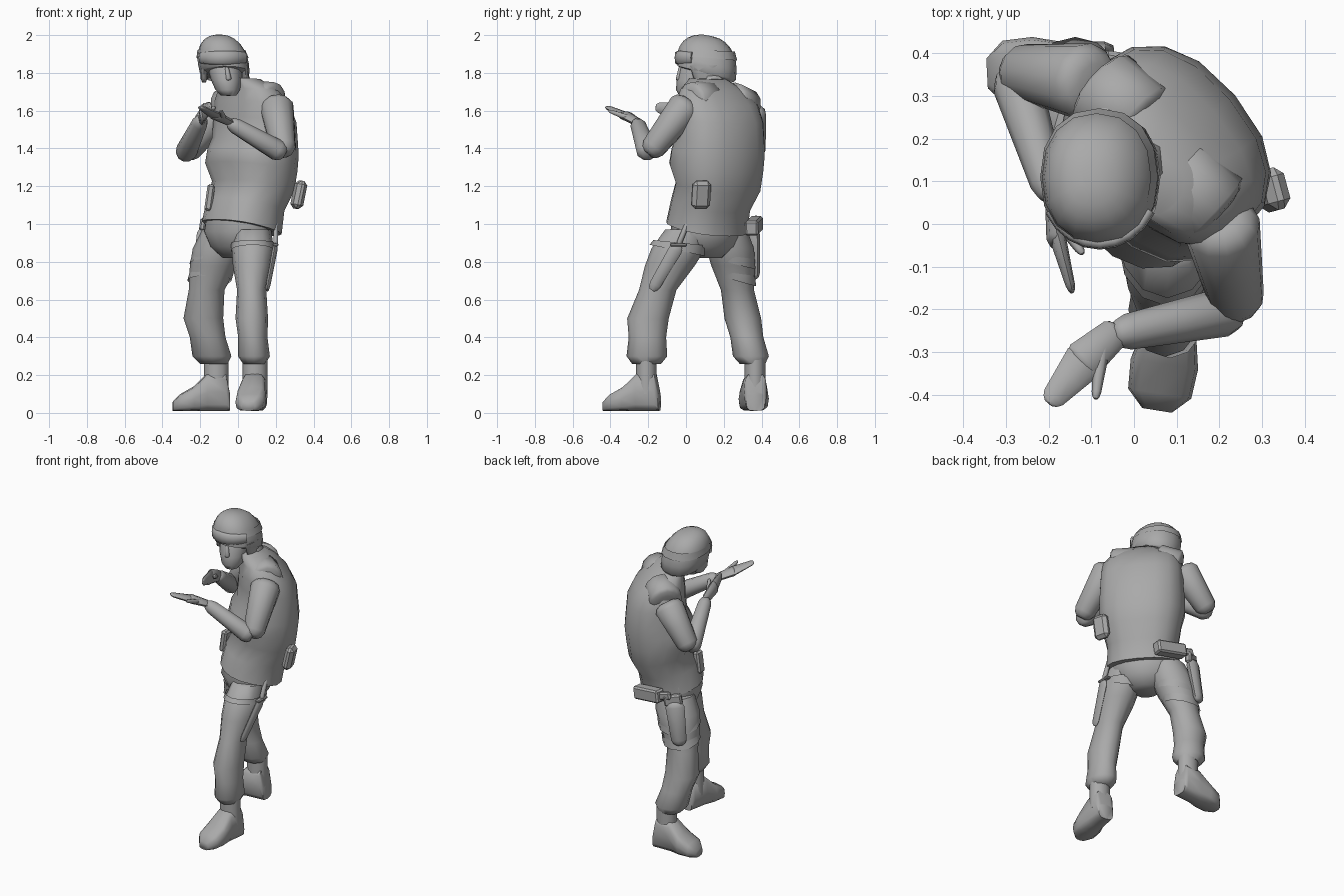
import bpy, bmesh, math
from math import sin, cos, pi, radians, copysign
from mathutils import Vector, Matrix, Euler

cube = bpy.data.objects.get("Cube")
if cube:
    bpy.data.objects.remove(cube)

grey = bpy.data.materials.new("plain_grey")
grey.use_nodes = True
grey.diffuse_color = (.4, .4, .4, 1)
grey.node_tree.nodes["Principled BSDF"].inputs["Base Color"].default_value = grey.diffuse_color


def finish(name, bm, angle):
    """Turn a bmesh into a shaded grey object."""
    bmesh.ops.recalc_face_normals(bm, faces=bm.faces)
    mesh = bpy.data.meshes.new(name)
    bm.to_mesh(mesh)
    bm.free()
    mesh.materials.append(grey)
    obj = bpy.data.objects.new(name, mesh)
    bpy.context.collection.objects.link(obj)
    bpy.ops.object.select_all(action='DESELECT')
    obj.select_set(True)
    bpy.context.view_layer.objects.active = obj
    bpy.ops.object.shade_smooth_by_angle(angle=radians(angle))


def bridge(name, rings, caps=True):
    """Skin a list of point rings."""
    bm = bmesh.new()
    rows = [[bm.verts.new(point) for point in ring] for ring in rings]
    for low, high in zip(rows, rows[1:]):
        for i in range(len(low)):
            bm.faces.new((low[i - 1], low[i], high[i], high[i - 1]))
    if caps:
        bm.faces.new(rows[0])
        bm.faces.new(rows[-1])
    finish(name, bm, angle=60)


def unit_ring(sides, power):
    """Points of a unit circle; a power below one makes it squarer."""
    for i in range(sides):
        c, s = cos(2 * pi * i / sides), sin(2 * pi * i / sides)
        yield copysign(abs(c) ** power, c), copysign(abs(s) ** power, s)


def stack(name, sections, sides=12, yaw=0, power=1, rise=0, caps=True):
    """Join level sections (centre, half width, half depth); rise lifts the fronts, fading upward."""
    turn = Matrix.Rotation(radians(yaw), 3, 'Z')
    rings = []
    for i, (centre, wide, deep) in enumerate(sections):
        lift = -rise * (1 - i / len(sections))
        rings.append([Vector(centre) + turn @ Vector((wide * c, deep * s, lift * s))
                      for c, s in unit_ring(sides, power)])
    bridge(name, rings, caps)


def limb(name, start, end, thick, thin, flat=1, ref=(0, 0, 1), sides=8):
    """Tapered round-ended bar, flattened along the ref direction."""
    start, end = Vector(start), Vector(end)
    axis = (end - start).normalized()
    side = axis.cross(Vector(ref)).normalized()
    up = side.cross(axis) * flat
    rings = []
    for t, swell in ((0, .5), (.04, .8), (.12, 1), (.5, 1), (.88, 1), (.96, .8), (1, .5)):
        radius = (thick + (thin - thick) * t) * swell
        rings.append([start.lerp(end, t) + (side * c + up * s) * radius
                      for c, s in unit_ring(sides, 1)])
    bridge(name, rings)


def box(name, centre, size, tilt=0, yaw=0, bevel=.01):
    """Box with chamfered edges, tilted about y, then turned about z."""
    bm = bmesh.new()
    bmesh.ops.create_cube(bm, size=1)
    bmesh.ops.scale(bm, vec=size, verts=bm.verts)
    bmesh.ops.bevel(bm, geom=bm.edges[:], offset=bevel, segments=1, affect='EDGES')
    turn = Euler((0, radians(tilt), radians(yaw))).to_matrix().to_4x4()
    bm.transform(Matrix.Translation(centre) @ turn)
    finish(name, bm, angle=30)


# Trunk: the spine runs diagonally, so one lean value moves both x and y
TRUNK_YAW = -50
trunk = [(.02, .98, .22, .185), (.04, 1.1, .215, .18), (.08, 1.2, .24, .18), (.07, 1.3, .26, .21),
         (.08, 1.38, .26, .205), (.09, 1.44, .255, .185), (.09, 1.55, .25, .175),
         (.075, 1.64, .24, .15), (.055, 1.71, .2, .11), (.025, 1.77, .1, .08)]
stack("torso", [((lean, lean + .09, z), wide, deep) for lean, z, wide, deep in trunk],
      sides=16, yaw=TRUNK_YAW, power=.85, rise=.045)
hips = [(1.05, .2, .15), (.96, .21, .165), (.88, .18, .13), (.82, .08, .08)]
stack("pelvis", [((0, .11, z), wide, deep) for z, wide, deep in hips], yaw=TRUNK_YAW)


def leg(label, hip, knee, ankle, width, depth, toe_yaw, straps):
    """Trouser leg with a loose cuff, boot and thigh straps."""
    hip, knee, ankle = Vector(hip), Vector(knee), Vector(ankle)

    def section(z, radius):
        if z > knee.z:
            centre = knee.lerp(hip, (z - knee.z) / (hip.z - knee.z))
        else:
            centre = ankle.lerp(knee, (z - ankle.z) / (knee.z - ankle.z))
        return centre, radius * width, radius * depth

    stack(label + "_trouser", [section(z, radius) for z, radius in (
        (.97, .11), (.87, .13), (.78, .12), (.65, .09), (.5, .1), (.4, .09), (.3, .098), (.26, .07))])
    stack(label + "_boot_shaft", [(ankle + Vector((0, 0, z)), .065, .055) for z in (-.1, .1)])
    for i, z in enumerate(straps):
        stack(f"{label}_strap_{i}", [section(z + h, .14 - (.9 - z) / 7) for h in (0, .04)],
              rise=.03, caps=False)

    # Flat-soled boot: distance along the foot, half width, height
    turn = Matrix.Rotation(radians(toe_yaw), 3, 'Z')
    heel = Vector((ankle.x, ankle.y, .01)) - turn @ Vector((0, -.07, 0))
    foot = [(0, .05, .1), (.02, .06, .2), (.12, .065, .2), (.19, .08, .13),
            (.26, .075, .09), (.3, .035, .05)]
    bridge(label + "_boot", [[heel + turn @ Vector((wide * c, -along, tall * (1 + s) / 2))
                              for c, s in unit_ring(12, .6)] for along, wide, tall in foot])


leg("left", hip=(.08, 0, .95), knee=(.07, -.2, .55), ankle=(.09, -.21, .2),
    width=.86, depth=1.1, toe_yaw=-9, straps=[.86])
leg("right", hip=(-.08, .22, .95), knee=(-.195, .29, .55), ankle=(-.115, .365, .2),
    width=1.05, depth=.97, toe_yaw=-87, straps=[.7, .79])


def arm(label, root, shoulder, elbow, wrist, palm, tips, thumb, flat_ref):
    """Rounded shoulder, sleeve, bare forearm and open hand."""
    wrist, palm = Vector(wrist), Vector(palm)
    limb(label + "_shoulder", root, shoulder, .1, .1, sides=12)
    limb(label + "_sleeve", shoulder, elbow, .095, .062, sides=12)
    limb(label + "_forearm", elbow, wrist, .06, .04, sides=10)
    limb(label + "_palm", wrist.lerp(palm, -.2), palm, .035, .05, .5, flat_ref)
    limb(label + "_fingers", palm.lerp(wrist, .3), tips, .052, .025, .4, flat_ref)
    limb(label + "_thumb", wrist.lerp(palm, .3), thumb, .02, .01, sides=6)


arm("left", root=(.08, .13, 1.66), shoulder=(.2, .02, 1.65), elbow=(.245, -.2, 1.37),
    wrist=(-.05, -.26, 1.54), palm=(-.13, -.33, 1.58), tips=(-.2, -.42, 1.62),
    thumb=(-.09, -.41, 1.6), flat_ref=(0, 0, 1))
arm("right", root=(.03, .23, 1.66), shoulder=(-.09, .33, 1.61), elbow=(-.285, .36, 1.36),
    wrist=(-.19, .06, 1.56), palm=(-.18, -.05, 1.6), tips=(-.145, -.16, 1.62),
    thumb=(-.12, -.07, 1.62), flat_ref=(1, 0, 0))

# Head, tipped forward and to one side
chin = Vector((-.05, .01, 1.68))
lean = Vector((-.15, .4, 1))
stack("head", [(chin + lean * up, radius, radius * 1.15)
               for up, radius in ((0, .04), (.03, .065), (.08, .08), (.14, .088), (.2, .09))])
limb("neck", (.03, .16, 1.68), (-.06, .1, 1.85), .08, .07)
limb("nose", (-.06, -.03, 1.83), (-.05, -.04, 1.76), .01, .018, ref=(0, 1, 0), sides=6)
limb("mouth", (-.08, -.025, 1.73), (-.02, -.025, 1.73), .01, .01, sides=6)


# Helmet: a short skirt below a rounded dome
def shell(z, radius):
    return (-.07 - .15 * (z - 1.8), .11, z), radius, radius * 1.17


dome = [radians(a) for a in range(0, 85, 14)]
stack("helmet", [shell(1.79, .12), shell(1.8, .132)]
      + [shell(1.85 + .15 * sin(a), .135 * cos(a) ** .8) for a in dome],
      sides=16, power=.9, rise=.04)
stack("goggle_strap", [shell(1.88, .138), shell(1.92, .127)],
      sides=16, power=.9, rise=.015, caps=False)

# Goggle lens: a curved bar across the helmet's brow
lens = []
for a in [radians(d) for d in range(210, 340, 15)]:
    outward = Vector((cos(a), 1.15 * sin(a), 0))
    tall = .022 + .015 * abs(sin(a))
    lens.append([Vector((-.08, .11, 1.88)) + outward * (.134 + .014 * c) + Vector((0, 0, tall * s))
                 for c, s in unit_ring(8, .6)])
bridge("goggles", lens)

for side, label in ((-1, "right"), (1, "left")):
    ear = Vector((-.07 + side * .11, .1, 1.75))
    stack(label + "_ear_flap", [(ear, .01, .03), (ear + Vector((0, 0, .02)), .018, .06),
                                (ear + Vector((0, 0, .09)), .018, .08)])
    limb(label + "_chin_strap", (-.05 + side * .08, .05, 1.77), chin, .01, .01, sides=6)

# Belt gear
box("side_pouch", (.322, .08, 1.155), (.055, .1, .15), tilt=12, yaw=15, bevel=.02)
box("belt_pouch", (.02, .36, .99), (.2, .07, .08), tilt=8, yaw=-8)
box("radio", (-.15, .08, 1.14), (.04, .06, .14), tilt=8)

# Knife on the left thigh
guard = Vector((.2, -.04, .89))
limb("knife_sheath", guard, (.155, -.18, .65), .037, .03, .4, ref=(1, 0, 0))
limb("knife_handle", guard, (.2, .01, 1.01), .015, .013, ref=(1, 0, 0), sides=6)
box("knife_guard", guard, (.03, .09, .016), bevel=.005)

# Holster and pistol on the right thigh
limb("holster", (-.16, .35, .98), (-.205, .36, .71), .06, .045, .6, ref=(-.5, 1, 0))
box("pistol_slide", (-.15, .35, .99), (.11, .04, .07), tilt=10, yaw=27)
box("pistol_grip", (-.1, .37, 1.01), (.1, .03, .05), tilt=15)
